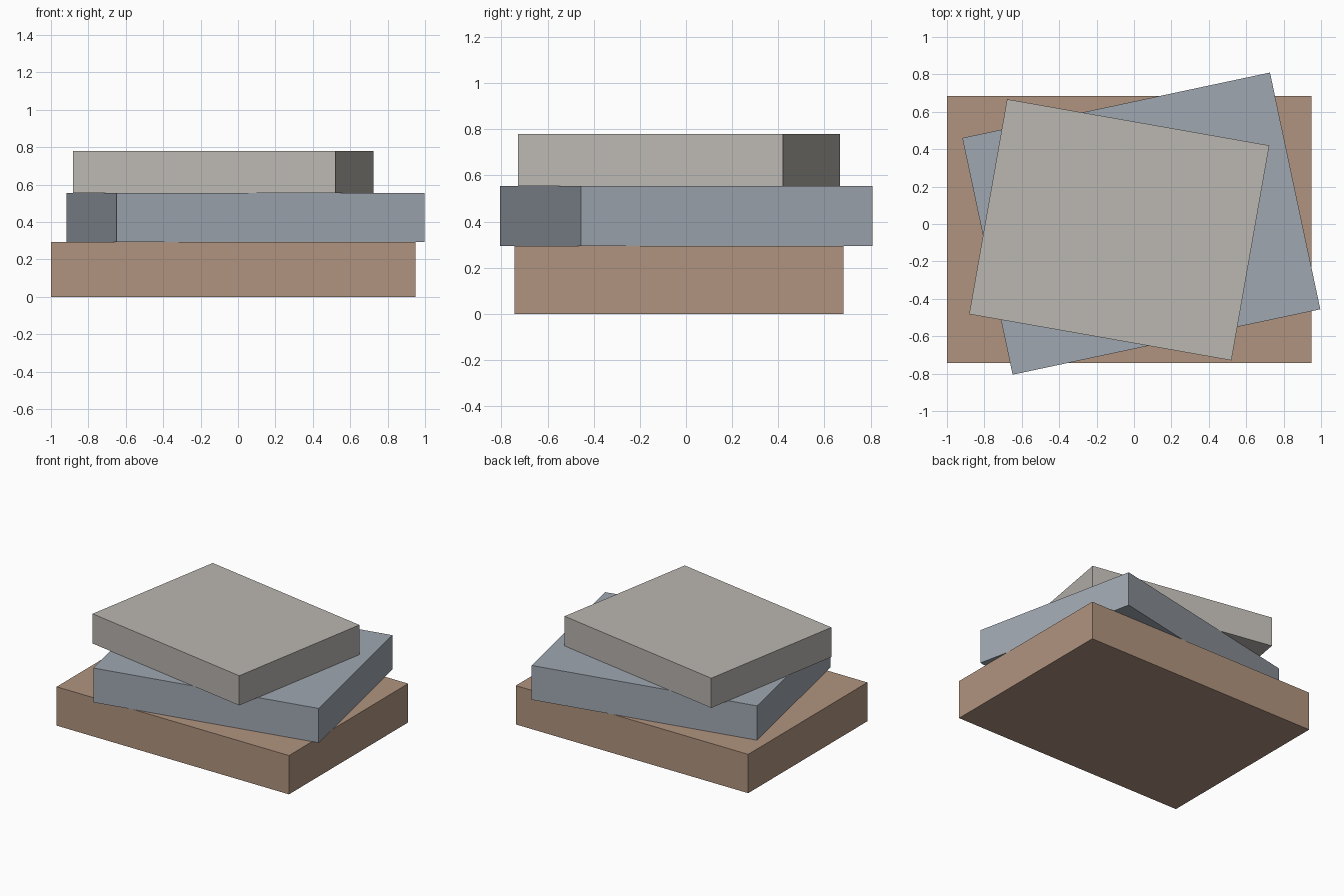
import bpy
import math

if "Cube" in bpy.data.objects:
    bpy.data.objects.remove(bpy.data.objects["Cube"])


def srgb(*c):
    """Convert 0-255 display colour to linear."""
    f = lambda v: v / 12.92 if v <= 0.04045 else ((v + 0.055) / 1.055) ** 2.4
    return tuple(f(v / 255) for v in c) + (1.0,)


def slab(name, colour_name, colour, centre, size, z0, z1, angle):
    bpy.ops.mesh.primitive_cube_add(size=1, location=(*centre, (z0 + z1) / 2),
                                    rotation=(0, 0, math.radians(angle)))
    ob = bpy.context.object
    ob.name = name
    ob.scale = (*size, z1 - z0)
    bpy.ops.object.transform_apply(location=False, rotation=False, scale=True)
    mat = bpy.data.materials.new(colour_name)
    mat.diffuse_color = colour
    mat.use_nodes = True
    mat.node_tree.nodes["Principled BSDF"].inputs["Base Color"].default_value = mat.diffuse_color
    ob.data.materials.append(mat)


# Three stacked slabs, each turned a little differently
slab("bottom_slab", "tan brown", srgb(176, 148, 127),
     (-0.026, -0.03), (1.948, 1.427), 0.0, 0.294, 0)
slab("middle_slab", "slate blue", srgb(159, 167, 176),
     (0.039, 0.002), (1.682, 1.294), 0.294, 0.554, 12)
slab("top_slab", "warm grey", srgb(187, 183, 177),
     (-0.079, -0.031), (1.424, 1.167), 0.554, 0.779, -10)
